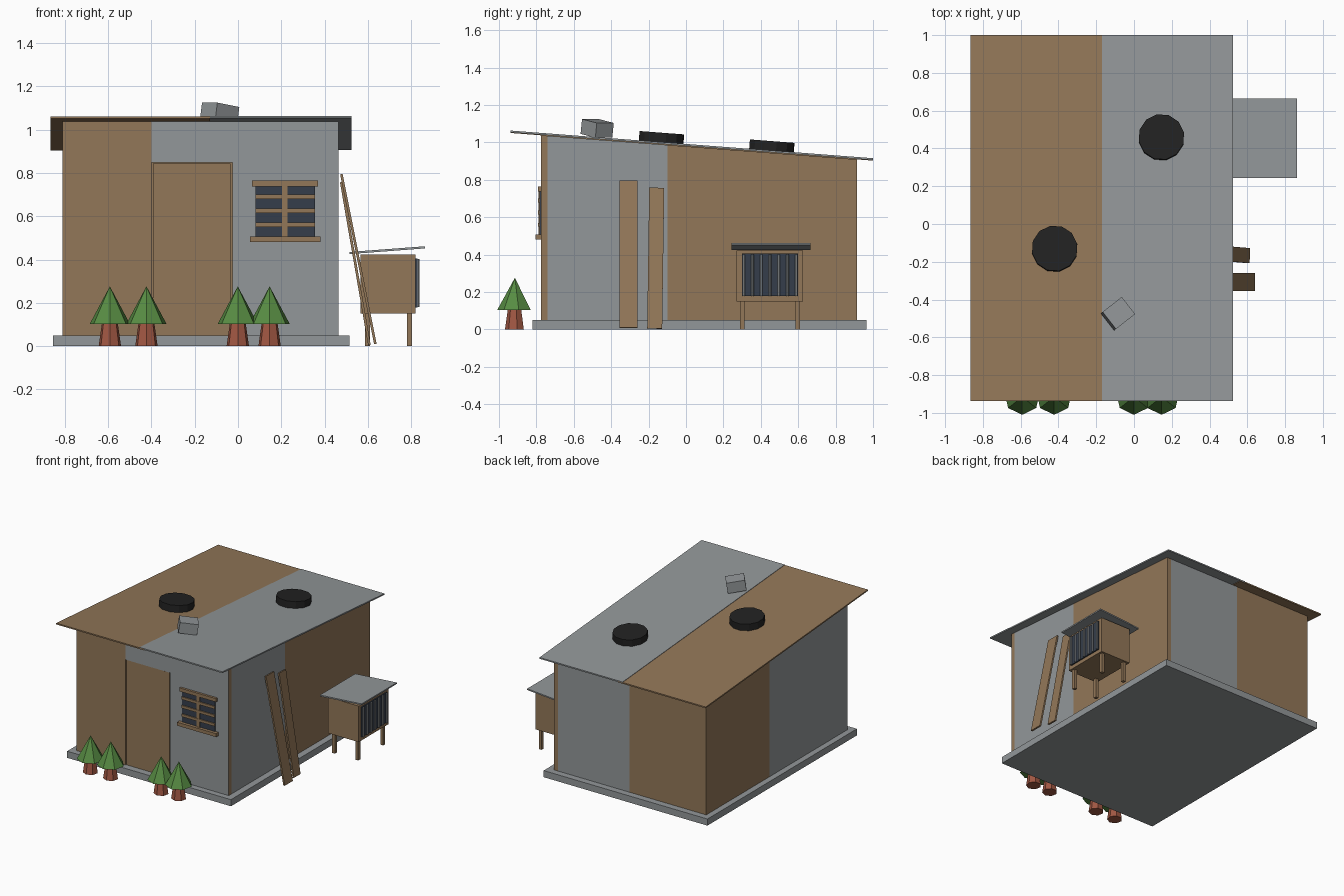
import bpy, bmesh, math
from mathutils import Vector, Matrix

cube = bpy.data.objects.get("Cube")
if cube:
    bpy.data.objects.remove(cube, do_unlink=True)


def material(name, rgb):
    m = bpy.data.materials.new(name)
    m.use_nodes = True
    m.diffuse_color = (*rgb, 1)
    m.node_tree.nodes["Principled BSDF"].inputs["Base Color"].default_value = (*rgb, 1)
    return m


BROWN = material("brown_board", (0.29, 0.185, 0.098))
GREY = material("grey_sheet", (0.29, 0.31, 0.32))
GLASS = material("dark_pane", (0.036, 0.048, 0.07))
BLACK = material("tyre_black", (0.016, 0.016, 0.016))
GREEN = material("leaf_green", (0.095, 0.26, 0.055))
BARK = material("red_bark", (0.35, 0.095, 0.055))

SLOPE = -0.0763


def roof_z(y):
    """Height of the roof's underside."""
    return 0.979 + SLOPE * y


def finish(name, bm, mats, rule=None):
    bmesh.ops.recalc_face_normals(bm, faces=bm.faces)
    bm.normal_update()
    if rule:
        for f in bm.faces:
            f.material_index = int(rule(f.calc_center_median(), f.normal))
    me = bpy.data.meshes.new(name)
    bm.to_mesh(me)
    bm.free()
    for m in mats:
        me.materials.append(m)
    ob = bpy.data.objects.new(name, me)
    bpy.context.scene.collection.objects.link(ob)
    return ob


def box_mesh(x, y, z):
    """Box between (min, max) pairs."""
    bm = bmesh.new()
    bmesh.ops.create_cube(bm, size=1)
    for v in bm.verts:
        v.co = [r[0] if c < 0 else r[1] for c, r in zip(v.co, (x, y, z))]
    return bm


def box(name, x, y, z, mat):
    return finish(name, box_mesh(x, y, z), [mat])


def wall(name, x, y, z0, mats, cuts=(), rule=None):
    """Box whose top follows the roof, optionally cut into coloured areas."""
    bm = box_mesh(x, y, (z0, 2))
    for v in bm.verts:
        if v.co.z > 1.5:
            v.co.z = roof_z(v.co.y)
    for axis, at in cuts:
        n = Vector((axis == "x", axis == "y", 0))
        bmesh.ops.bisect_plane(bm, geom=bm.verts[:] + bm.edges[:] + bm.faces[:],
                               plane_co=n * at, plane_no=n)
    return finish(name, bm, mats, rule)


def solid(name, size, loc, rot, mat):
    """Turned box given by size and centre."""
    ob = box(name, *[(-s / 2, s / 2) for s in size], mat)
    ob.location = loc
    ob.rotation_euler = [math.radians(a) for a in rot]
    return ob


def cone(name, sides, r1, r2, height, loc, mat, turn=0.0, tilt=0.0):
    """Cone or cylinder standing on loc."""
    bm = bmesh.new()
    bmesh.ops.create_cone(bm, cap_ends=True, segments=sides, radius1=r1, radius2=r2, depth=height,
                          matrix=Matrix.Translation((0, 0, height / 2)) @ Matrix.Rotation(turn, 4, "Z"))
    ob = finish(name, bm, [mat])
    ob.location = loc
    ob.rotation_euler.x = tilt
    return ob


# Slab and main walls
box("slab", (-0.855, 0.515), (-0.82, 0.965), (0, 0.05), GREY)


def patch(c, n):
    if n.x > 0.5:
        return c.y < -0.1
    if n.x < -0.5:
        return c.y < 0.16
    return n.y > 0.5 and -0.17 < c.x < 0.43


wall("house_walls", (-0.81, 0.465), (-0.74, 0.915), 0.05, [BROWN, GREY],
     [("y", -0.1), ("y", 0.16), ("x", -0.17), ("x", 0.43)], patch)

# Front wall panels around the recessed door
FRONT = (-0.775, -0.74)
wall("front_wall_left", (-0.81, -0.4), FRONT, 0.05, [BROWN, GREY], rule=lambda c, n: n.x < -0.5)
wall("front_wall_right", (-0.025, 0.465), FRONT, 0.05, [BROWN, GREY], rule=lambda c, n: n.x < 0.5)
wall("front_wall_above_door", (-0.4, -0.025), FRONT, 0.847, [GREY])
box("door", (-0.393, -0.035), (-0.768, -0.735), (0.05, 0.843), BROWN)

# Two sloping roof sheets, the grey one lapping over the brown
for name, x, lift, mat in (("roof_brown", (-0.865, -0.13), 0, BROWN),
                           ("roof_grey", (-0.17, 0.525), 0.003, GREY)):
    bm = box_mesh(x, (-0.937, 1.0), (lift, lift + 0.01))
    for v in bm.verts:
        v.co.z += roof_z(v.co.y)
    finish(name, bm, [mat])

# Tyres and a loose block lying on the roof
for name, x, y in (("tyre_front", -0.42, -0.133), ("tyre_back", 0.145, 0.457)):
    cone(name, 12, 0.122, 0.122, 0.052, (x, y, roof_z(y) + 0.011), BLACK,
         turn=0.2, tilt=math.atan(SLOPE))
solid("roof_block", (0.13, 0.115, 0.08), (-0.085, -0.475, 1.075), (0, 9, 38), GREY)

# Window with lintel, sill and slats
box("window_pane", (0.08, 0.355), (-0.782, -0.77), (0.5, 0.745), GLASS)
box("window_lintel", (0.065, 0.37), (-0.792, -0.77), (0.738, 0.764), BROWN)
box("window_sill", (0.055, 0.38), (-0.805, -0.77), (0.481, 0.507), BROWN)
box("window_mullion", (0.204, 0.229), (-0.788, -0.77), (0.5, 0.745), BROWN)
for i in range(3):
    z = 0.56 + 0.065 * i
    box(f"window_slat_{i + 1}", (0.08, 0.355), (-0.79, -0.77), (z - 0.01, z + 0.01), BROWN)

# Boards leaning on the right wall
solid("leaning_board_front", (0.012, 0.097, 0.8), (0.556, -0.307, 0.402), (0, -11.3, 0), BROWN)
solid("leaning_board_back", (0.012, 0.08, 0.763), (0.542, -0.162, 0.381), (-0.8, -9.8, 0), BROWN)

# Raised hutch with a barred front
box("hutch_body", (0.565, 0.82), (0.27, 0.625), (0.15, 0.422), BROWN)
box("hutch_pane", (0.815, 0.829), (0.3, 0.598), (0.178, 0.405), GLASS)
for i in range(7):
    cone(f"hutch_bar_{i + 1}", 6, 0.007, 0.007, 0.222, (0.833, 0.309 + 0.0467 * i, 0.18), GREY)
for x in (0.598, 0.792):
    for y in (0.3, 0.598):
        box("hutch_leg", (x - 0.012, x + 0.012), (y - 0.012, y + 0.012), (0, 0.155), BROWN)
bm = box_mesh((0.515, 0.863), (0.243, 0.665), (0, 0.01))
for v in bm.verts:
    v.co.z += 0.425 + 0.075 * (v.co.x - 0.515)
finish("hutch_roof", bm, [GREY])

# Small trees along the front
for i, x in enumerate((-0.592, -0.423, -0.001, 0.146)):
    cone(f"tree_trunk_{i + 1}", 7, 0.053, 0.037, 0.11, (x, -0.915, 0), BARK, turn=math.pi / 7)
    cone(f"tree_crown_{i + 1}", 7, 0.095, 0, 0.173, (x, -0.915, 0.103), GREEN, turn=math.pi / 7)
